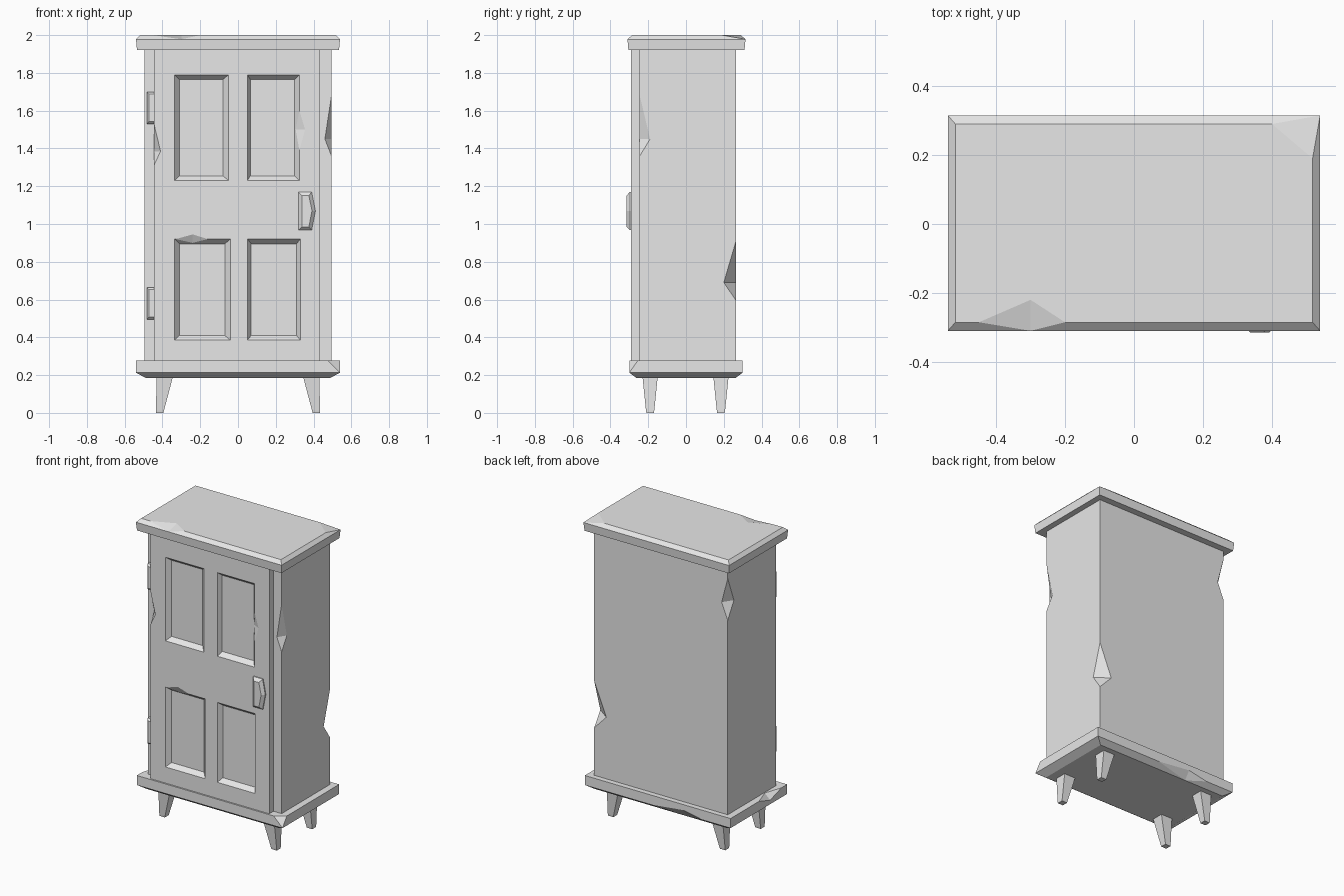
import bpy, bmesh
from mathutils import Vector

if "Cube" in bpy.data.objects:
    bpy.data.objects.remove(bpy.data.objects["Cube"])

GREY = (0.8, 0.8, 0.8, 1)
mat = bpy.data.materials.new("plain grey")
mat.use_nodes = True
mat.diffuse_color = GREY
mat.node_tree.nodes["Principled BSDF"].inputs["Base Color"].default_value = GREY


def finish(name, bm):
    bmesh.ops.recalc_face_normals(bm, faces=bm.faces)
    mesh = bpy.data.meshes.new(name)
    bm.to_mesh(mesh)
    bm.free()
    mesh.materials.append(mat)
    obj = bpy.data.objects.new(name, mesh)
    bpy.context.collection.objects.link(obj)
    return obj


def loft(name, rings):
    """Closed solid through rings of equal point count."""
    bm = bmesh.new()
    loops = [[bm.verts.new(p) for p in ring] for ring in rings]
    n = len(loops[0])
    for a, b in zip(loops, loops[1:]):
        for i in range(n):
            j = (i + 1) % n
            bm.faces.new((a[i], a[j], b[j], b[i]))
    bm.faces.new(loops[0])
    bm.faces.new(loops[-1])
    return finish(name, bm)


def flat_rect(x0, x1, y0, y1, z):
    return [(x0, y0, z), (x1, y0, z), (x1, y1, z), (x0, y1, z)]


def front_rect(x0, x1, z0, z1, y):
    return [(x0, y, z0), (x1, y, z0), (x1, y, z1), (x0, y, z1)]


def box(name, x0, x1, y0, y1, z0, z1):
    return loft(name, [flat_rect(x0, x1, y0, y1, z) for z in (z0, z1)])


def carve(obj, cutter):
    cutter.hide_render = True
    mod = obj.modifiers.new("carve", "BOOLEAN")
    mod.operation = "DIFFERENCE"
    mod.solver = "EXACT"
    mod.object = cutter
    bpy.context.view_layer.objects.active = obj
    bpy.ops.object.modifier_apply(modifier=mod.name)
    bpy.data.objects.remove(cutter)


def chip(obj, points, outward):
    """Knock a faceted chip out, spanning surface points and open outward."""
    pts = [Vector(p) for p in points]
    tip = sum(pts, Vector()) / len(pts) + Vector(outward)
    bm = bmesh.new()
    for p in pts + [tip]:
        bm.verts.new(p)
    bmesh.ops.convex_hull(bm, input=bm.verts)
    carve(obj, finish("chip_cutter", bm))


def edge_chip(obj, x, y, low, mid, high, dx, dy):
    """Chip on a vertical edge, dx and dy deep on its two faces."""
    sx, sy = (1 if x > 0 else -1), (1 if y > 0 else -1)
    chip(obj, [(x, y, low), (x, y, high), (x - sx * dx, y, mid),
               (x, y - sy * dy, mid)], (sx * 0.2, sy * 0.2, 0))


# Cabinet body with worn corners
body = box("cabinet_body", -0.495, 0.495, -0.245, 0.265, 0.26, 1.94)
edge_chip(body, 0.495, -0.245, 1.36, 1.45, 1.68, 0.035, 0.055)
edge_chip(body, 0.495, 0.265, 0.595, 0.69, 0.91, 0.09, 0.065)
edge_chip(body, -0.495, 0.265, 1.58, 1.69, 1.86, 0.045, 0.065)

# Door with four recessed panels
FRONT, DEEP = -0.29, -0.26
door = box("door", -0.445, 0.435, FRONT, -0.235, 0.27, 1.93)
edge_chip(door, -0.445, FRONT, 1.31, 1.385, 1.53, 0.035, 0.04)
panels = [  # outer left, right, inner left, right, then outer bottom, top
    (-0.335, -0.05, -0.31, -0.08, 1.23, 1.79),
    (0.05, 0.325, 0.065, 0.3, 1.23, 1.79),
    (-0.335, -0.04, -0.31, -0.07, 0.385, 0.92),
    (0.05, 0.33, 0.07, 0.31, 0.385, 0.92),
]
for x0, x1, i0, i1, z0, z1 in panels:
    carve(door, loft("panel_cutter", [
        front_rect(x0, x1, z0, z1, FRONT - 0.05),
        front_rect(x0, x1, z0, z1, FRONT),
        front_rect(i0, i1, z0 + 0.025, z1 - 0.025, DEEP)]))
chip(door, [(0.325, FRONT, 1.39), (0.325, FRONT, 1.6), (0.355, FRONT, 1.5),
            (0.305, DEEP - 0.005, 1.5)], (0, -0.2, 0))
chip(door, [(-0.33, FRONT, 0.92), (-0.16, FRONT, 0.92), (-0.24, FRONT, 0.945),
            (-0.24, DEEP - 0.005, 0.9)], (0, -0.2, 0))

# Top board with bevelled rim and two chips
cornice = loft("top_board", [
    flat_rect(-0.535, 0.535, -0.305, 0.31, 1.922),
    flat_rect(-0.54, 0.54, -0.31, 0.315, 1.978),
    flat_rect(-0.518, 0.518, -0.285, 0.29, 2.0)])
chip(cornice, [(-0.45, -0.285, 2), (-0.2, -0.285, 2), (-0.3, -0.22, 2),
               (-0.3, -0.31, 1.978)], (0, -0.1, 0.2))
chip(cornice, [(0.4, 0.29, 2), (0.518, 0.19, 2), (0.54, 0.315, 1.978)],
     (0.1, 0.1, 0.3))

# Base board, tapering underneath, with three chips
base = loft("base_board", [
    flat_rect(-0.488, 0.488, -0.262, 0.262, 0.185),
    flat_rect(-0.54, 0.54, -0.3, 0.3, 0.213),
    flat_rect(-0.54, 0.54, -0.3, 0.3, 0.277)])
chip(base, [(0.475, -0.3, 0.277), (0.54, -0.3, 0.213), (0.54, -0.255, 0.277)],
     (0.15, -0.15, 0.15))
chip(base, [(0.05, 0.3, 0.213), (-0.33, 0.3, 0.213), (-0.19, 0.3, 0.24),
            (-0.19, 0.262, 0.185)], (0, 0.2, -0.15))
chip(base, [(-0.54, 0, 0.277), (-0.54, -0.24, 0.277), (-0.5, -0.12, 0.277),
            (-0.54, -0.12, 0.24)], (-0.2, 0, 0.2))

# Four tapered legs, splayed outward
for side, sx in (("left", 1), ("right", -1)):
    for end, y in (("front", -0.19), ("back", 0.185)):
        loft(f"{end}_{side}_leg", [
            flat_rect(sx * 0.395, sx * 0.435, y - 0.02, y + 0.02, 0),
            flat_rect(sx * 0.392, sx * 0.435, y - 0.022, y + 0.022, 0.012),
            flat_rect(sx * 0.345, sx * 0.43, y - 0.04, y + 0.04, 0.19)])

# Door handle with a pointed outer edge
outer = [(0.32, 0.967), (0.39, 0.967), (0.41, 1.07), (0.39, 1.17), (0.32, 1.17)]
inner = [(0.338, 0.985), (0.375, 0.985), (0.392, 1.07), (0.375, 1.15), (0.338, 1.15)]
loft("handle", [[(x, y, z) for x, z in ring]
                for ring, y in ((outer, -0.285), (outer, -0.297), (inner, -0.315))])

# Two hinges beside the door
for name, z0, z1 in (("upper_hinge", 1.53, 1.7), ("lower_hinge", 0.495, 0.665)):
    loft(name, [front_rect(-0.483, -0.43, z0, z1, -0.24),
                front_rect(-0.483, -0.43, z0, z1, -0.268),
                front_rect(-0.472, -0.43, z0 + 0.012, z1 - 0.012, -0.28)])
